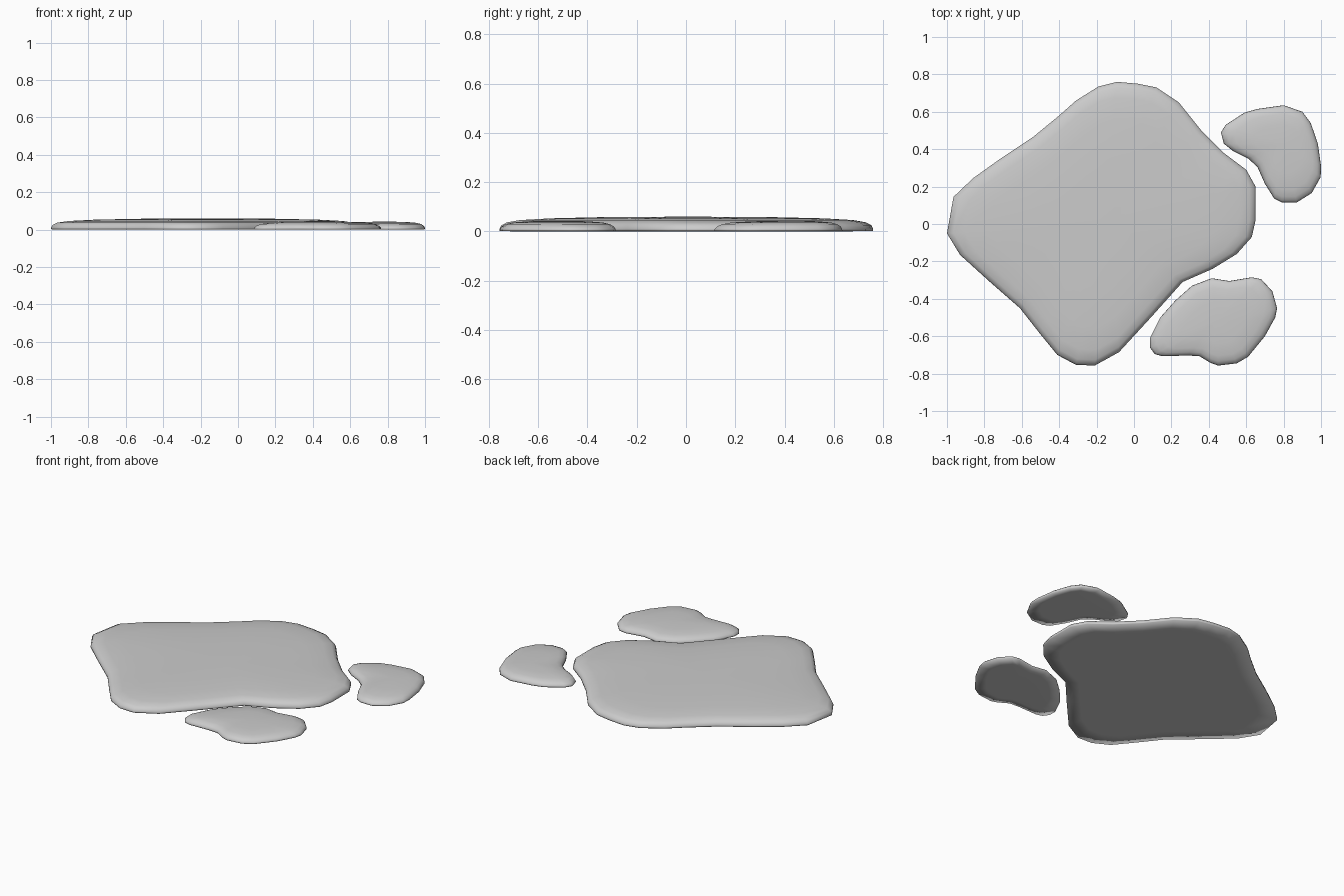
import bpy, bmesh
from mathutils import Vector

if "Cube" in bpy.data.objects:
    bpy.data.objects.remove(bpy.data.objects["Cube"])


def stone(name, outline, centre, profile):
    """Closed domed slab: rings of the outline scaled about a centre along a (scale, z) profile."""
    bm = bmesh.new()
    c = Vector(centre)
    n = len(outline)
    rings = []
    for s, z in profile[1:-1]:
        pts = [c + (Vector(p) - c) * s for p in outline]
        rings.append([bm.verts.new((q.x, q.y, z)) for q in pts])
    for a, b in zip(rings, rings[1:]):
        for i in range(n):
            j = (i + 1) % n
            bm.faces.new((a[i], b[i], b[j], a[j]))
    # flat underside and crown of the dome
    for ring, end in ((rings[0], profile[0]), (rings[-1], profile[-1])):
        tip = bm.verts.new((c.x, c.y, end[1]))
        for i in range(n):
            bm.faces.new((ring[i], ring[(i + 1) % n], tip))
    bmesh.ops.recalc_face_normals(bm, faces=bm.faces[:])
    for f in bm.faces:
        f.smooth = True
    mesh = bpy.data.meshes.new(name)
    bm.to_mesh(mesh)
    bm.free()
    obj = bpy.data.objects.new(name, mesh)
    bpy.context.collection.objects.link(obj)
    return obj


large_profile = [(0, 0), (.85, 0), (1, .002), (1, .01), (.99, .025),
                 (.96, .037), (.89, .046), (.73, .053), (.45, .058), (0, .06)]
small_profile = [(0, 0), (.75, 0), (1, .002), (.995, .01), (.965, .02),
                 (.9, .029), (.78, .036), (.5, .041), (0, .043)]

# Main paving slab
stone("large_stone", [
    (-.09, .76), (.02, .75), (.12, .73), (.24, .65), (.36, .5), (.48, .38),
    (.6, .29), (.65, .2), (.65, .02), (.63, -.07), (.55, -.16), (.42, -.24),
    (.26, -.31), (.09, -.5), (-.08, -.685), (-.21, -.757), (-.31, -.753),
    (-.41, -.7), (-.5, -.59), (-.61, -.45), (-.77, -.31), (-.93, -.165),
    (-1, -.05), (-.965, .145), (-.86, .245), (-.72, .345), (-.54, .465),
    (-.4, .58), (-.31, .66), (-.19, .735)], (-.15, .01), large_profile)

# Small stone at the back right
stone("back_small_stone", [
    (.465, .49), (.49, .53), (.59, .595), (.66, .615), (.8, .635), (.9, .6),
    (.945, .54), (.983, .43), (1, .31), (.998, .25), (.95, .165), (.87, .115),
    (.79, .115), (.75, .135), (.7, .215), (.66, .305), (.61, .35), (.53, .39),
    (.48, .43)], (.8, .43), small_profile)

# Small stone at the front right
stone("front_small_stone", [
    (.085, -.61), (.14, -.5), (.22, -.41), (.31, -.33), (.415, -.29),
    (.51, -.305), (.63, -.285), (.68, -.295), (.74, -.36), (.765, -.45),
    (.755, -.5), (.7, -.6), (.61, -.71), (.55, -.745), (.45, -.757),
    (.41, -.743), (.35, -.707), (.29, -.703), (.15, -.707), (.11, -.695),
    (.085, -.66)], (.44, -.52), small_profile)
